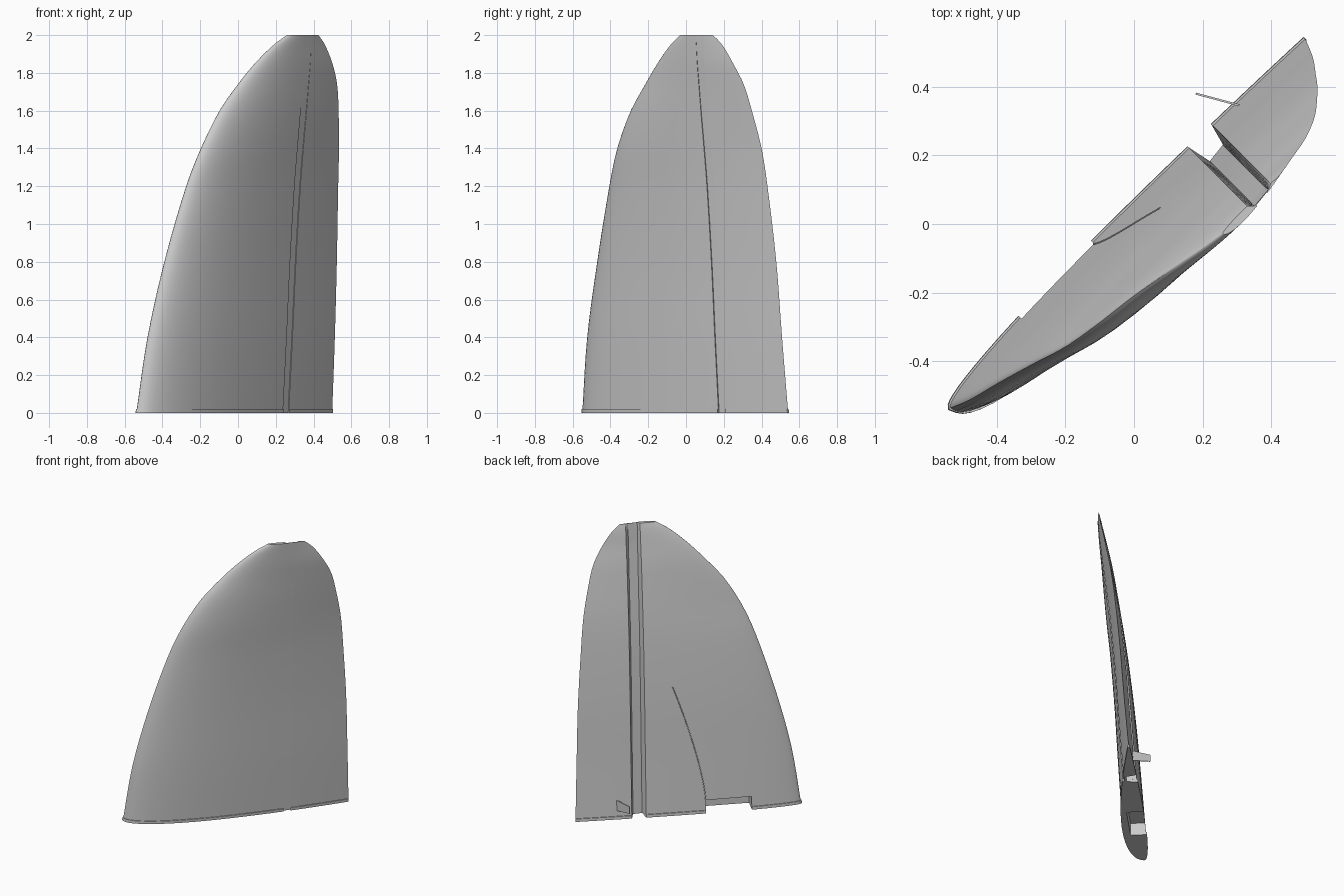
import bpy, bmesh, math
from mathutils import Vector

cube = bpy.data.objects.get("Cube")
if cube:
    bpy.data.objects.remove(cube)

grey = bpy.data.materials.new("plain_grey")
grey.use_nodes = True
COLOUR = (0.6, 0.6, 0.6, 1)
grey.diffuse_color = COLOUR
grey.node_tree.nodes["Principled BSDF"].inputs["Base Color"].default_value = COLOUR

# Planform: height, leading edge, trailing edge (along chord), sideways lean of each
PLAN = [(0, -.760, .735, 0, -.03), (.4, -.70, .722, .024, .003),
        (.8, -.60, .708, .05, .032), (1.2, -.474, .68, .087, .07),
        (1.4, -.39, .661, .113, .095), (1.6, -.27, .623, .133, .13),
        (1.74, -.148, .587, .148, .155), (1.85, -.04, .53, .167, .177),
        (1.95, .08, .46, .19, .19), (2, .163, .403, .203, .2)]


def plan(z):
    """Smoothly interpolated planform values at height z."""
    i = max(k for k in range(len(PLAN) - 1) if PLAN[k][0] <= z)
    a, b = PLAN[i], PLAN[i + 1]
    p, n = PLAN[max(i - 1, 0)], PLAN[min(i + 2, len(PLAN) - 1)]
    h = b[0] - a[0]
    t = (z - a[0]) / h
    out = []
    for k in range(1, 5):
        m0 = (b[k] - p[k]) / (b[0] - p[0]) * h
        m1 = (n[k] - a[k]) / (n[0] - a[0]) * h
        out.append((2*t**3 - 3*t*t + 1) * a[k] + (t**3 - 2*t*t + t) * m0
                   + (3*t*t - 2*t**3) * b[k] + (t**3 - t*t) * m1)
    return out


def world(u, v, z):
    return Vector(((u + v), (u - v), z * math.sqrt(2))) / math.sqrt(2)


def surface(u, z, side):
    """Sideways position of the foil skin; side is front or back bulge."""
    le, te, v0, v1 = plan(z)
    c = te - le
    s = min(max((u - le) / c, 0), 1)
    h = 10 * (.2969 * s**.5 - .126 * s - .3516 * s**2 + .2843 * s**3 - .1036 * s**4)
    return v0 + (v1 - v0) * s + side * c * h


FRONT, BACK = .075, -.025


def finish(ob):
    ob.data.materials.append(grey)
    bpy.ops.object.select_all(action='DESELECT')
    ob.select_set(True)
    bpy.context.view_layer.objects.active = ob
    return ob


def mesh_object(name, bm):
    bmesh.ops.recalc_face_normals(bm, faces=bm.faces)
    me = bpy.data.meshes.new(name)
    bm.to_mesh(me)
    bm.free()
    ob = bpy.data.objects.new(name, me)
    bpy.context.collection.objects.link(ob)
    return finish(ob)


def loft(name, rings):
    bm = bmesh.new()
    rows = [[bm.verts.new(p) for p in r] for r in rings]
    n = len(rows[0])
    for a, b in zip(rows, rows[1:]):
        for i in range(n):
            j = (i + 1) % n
            bm.faces.new((a[i], a[j], b[j], b[i]))
    bm.faces.new(rows[0])
    bm.faces.new(rows[-1])
    return mesh_object(name, bm)


# Foot rim is slightly wider than the skin above it
LEVELS = [(0, .006), (.02, .006), (.02, 0)]
LEVELS += [(2 * math.sin(math.pi / 2 * k / 32), 0) for k in range(1, 33)]


def fin_ring(z, grow, n=18):
    le = plan(z)[0]
    ring = []
    for k in range(n, 0, -1):
        u = le + (.27 - le) * (1 - math.cos(math.pi / 2 * k / n))
        ring.append(world(u, surface(u, z, BACK) - grow, z))
    ring.append(world(le - grow, surface(le, z, 0), z))
    for k in range(1, n + 1):
        u = le + (.29 - le) * (1 - math.cos(math.pi / 2 * k / n))
        ring.append(world(u, surface(u, z, FRONT) + grow, z))
    return ring


def rudder_ring(z, grow, n=8):
    te = plan(z)[1]
    front = [.34 + (te - .34) * k / n for k in range(n + 1)]
    back = [te + (.365 - te) * k / n for k in range(n + 1)]
    return ([world(u, surface(u, z, FRONT) + grow, z) for u in front]
            + [world(u, surface(u, z, BACK) - grow, z) for u in back])


def web_ring(z, grow):
    return [world(u, surface(u, z, FRONT * f), z)
            for u, f in ((.25, .7), (.25, .9), (.38, .9), (.38, .7))]


fin = loft("main_fin", [fin_ring(*l) for l in LEVELS])
rudder = loft("rudder", [rudder_ring(*l) for l in LEVELS])
web = loft("hinge_web", [web_ring(*l) for l in LEVELS if l[0] != .02 or l[1]])

# Notch in the foot on the back face
bm = bmesh.new()
low = [(-.427, -.2), (-.123, -.2), (-.123, .06), (-.427, .06)]
rows = [[bm.verts.new(world(u, v, z)) for u, v in low] for z in (-.1, .09)]
for i in range(4):
    j = (i + 1) % 4
    bm.faces.new((rows[0][i], rows[0][j], rows[1][j], rows[1][i]))
for r in rows:
    bm.faces.new(r)
cutter = mesh_object("notch_cutter", bm)
cutter.hide_render = True
mod = fin.modifiers.new("notch", 'BOOLEAN')
mod.operation = 'DIFFERENCE'
mod.object = cutter
bpy.context.view_layer.objects.active = fin
bpy.ops.object.modifier_apply(modifier="notch")
bpy.data.objects.remove(cutter)

for ob in (fin, rudder, web):
    bpy.ops.object.select_all(action='DESELECT')
    ob.select_set(True)
    bpy.context.view_layer.objects.active = ob
    bpy.ops.object.shade_smooth_by_angle(angle=math.radians(30))

# Fine curved ridge rising from the notch on the back face
curve = bpy.data.curves.new("back_ridge", 'CURVE')
curve.dimensions = '3D'
curve.bevel_depth = .003
spline = curve.splines.new('POLY')
spline.points.add(20)
for k, p in enumerate(spline.points):
    t = k / 20
    u, z = -.123 + .208 * t**1.4, .09 + .8 * t
    p.co = (*world(u, surface(u, z, BACK), z), 1)
ridge = bpy.data.objects.new("back_ridge", curve)
bpy.context.collection.objects.link(ridge)
finish(ridge)

# Thin control horn standing out from the back of the rudder
bm = bmesh.new()
root, tip = Vector((.34, .337, 0)), Vector((.18, .38, 0))
side = Vector((.003, .011, 0)).normalized() * .003
rings = []
for p, z0, z1 in ((root, .05, .13), (tip, .08, .13)):
    rings.append([p + s * side + Vector((0, 0, z))
                  for s, z in ((-1, z0), (1, z0), (1, z1), (-1, z1))])
bm.free()
loft("control_horn", rings)
